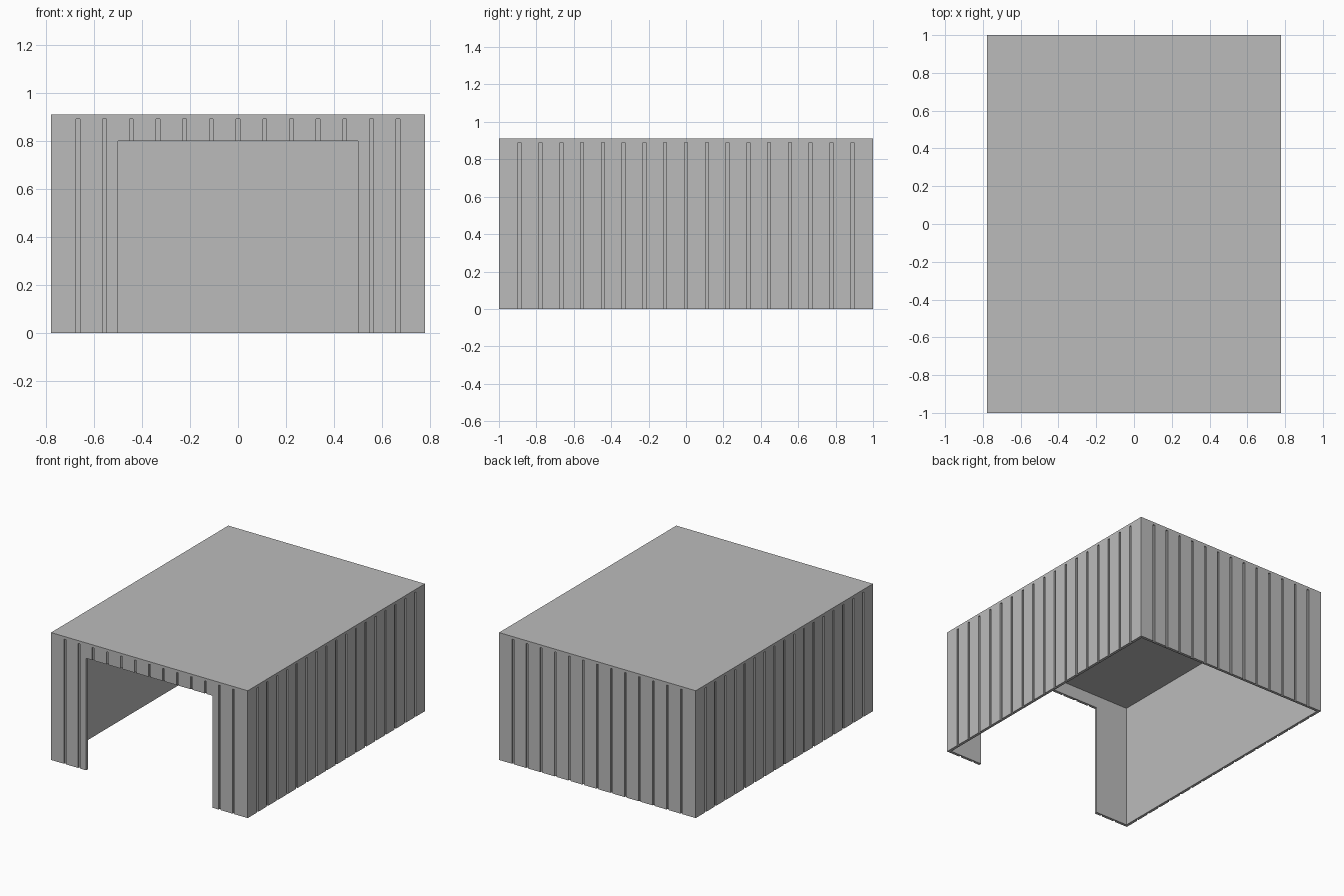
import bpy
import bmesh
from mathutils import Matrix

cube = bpy.data.objects.get("Cube")
if cube:
    bpy.data.objects.remove(cube, do_unlink=True)

HALF_X, HALF_Y, HEIGHT = 0.777, 1.0, 0.91
THICK, DEPTH, GROOVE = 0.02, 0.01, 0.016
EAVE = HEIGHT - THICK
DOOR_X, DOOR_Z = 0.5, 0.8

grey = bpy.data.materials.new("painted_grey")
grey.use_nodes = True
colour = (0.5, 0.5, 0.5, 1)
grey.diffuse_color = colour
grey.node_tree.nodes["Principled BSDF"].inputs["Base Color"].default_value = colour


def extrude_plan(name, plan, z0, z1, turn=0):
    """Extrude a plan outline upwards and turn it about the centre."""
    bm = bmesh.new()
    face = bm.faces.new([bm.verts.new((x, y, z0)) for x, y in plan])
    top = bmesh.ops.extrude_face_region(bm, geom=[face])["geom"]
    verts = [v for v in top if isinstance(v, bmesh.types.BMVert)]
    bmesh.ops.translate(bm, verts=verts, vec=(0, 0, z1 - z0))
    bm.transform(Matrix.Rotation(turn * 1.5707963, 4, "Z"))
    bmesh.ops.recalc_face_normals(bm, faces=bm.faces)
    mesh = bpy.data.meshes.new(name)
    bm.to_mesh(mesh)
    bm.free()
    mesh.materials.append(grey)
    obj = bpy.data.objects.new(name, mesh)
    bpy.context.collection.objects.link(obj)


def panel(name, a, b, half, out, count, z0=0, turn=0):
    """Wall piece from a to b, with square grooves dividing the whole wall."""
    plan = [(b, THICK - out), (a, THICK - out), (a, -out)]
    for i in range(1, count):
        x = -half + 2 * half * i / count
        if a < x < b:
            l, r = x - GROOVE / 2, x + GROOVE / 2
            plan += [(l, -out), (l, DEPTH - out), (r, DEPTH - out), (r, -out)]
    plan.append((b, -out))
    extrude_plan(name, plan, z0, EAVE, turn)


# Front wall: two legs and the header over the wide doorway
panel("front_right_leg", -HALF_X, -DOOR_X, HALF_X, HALF_Y, 14)
panel("front_left_leg", DOOR_X, HALF_X, HALF_X, HALF_Y, 14)
panel("door_header", -DOOR_X, DOOR_X, HALF_X, HALF_Y, 14, z0=DOOR_Z)

# Back and side walls
panel("back_wall", -HALF_X, HALF_X, HALF_X, HALF_Y, 14, turn=2)
inner = HALF_Y - THICK
panel("left_wall", -inner, inner, HALF_Y, HALF_X, 18, turn=1)
panel("right_wall", -inner, inner, HALF_Y, HALF_X, 18, turn=3)

# Flat roof slab
extrude_plan("roof", [(-HALF_X, -HALF_Y), (HALF_X, -HALF_Y),
                      (HALF_X, HALF_Y), (-HALF_X, HALF_Y)], EAVE, HEIGHT)
